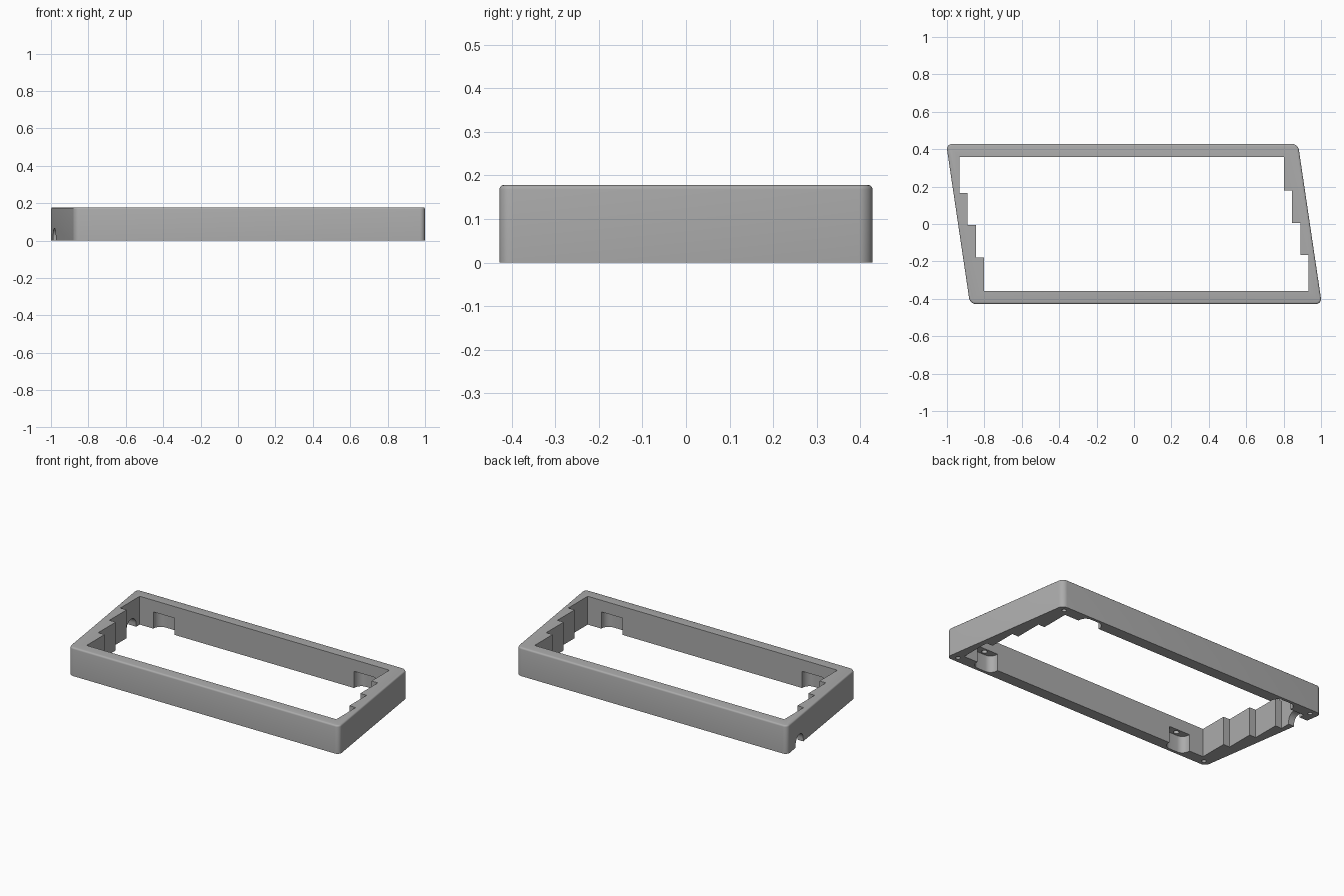
import bpy
import bmesh
import math

HEIGHT = 0.178

cube = bpy.data.objects.get("Cube")
if cube:
    bpy.data.objects.remove(cube, do_unlink=True)

grey = bpy.data.materials.new("mid_grey")
grey.use_nodes = True
COLOUR = (0.41, 0.41, 0.41, 1)
grey.diffuse_color = COLOUR
grey.node_tree.nodes["Principled BSDF"].inputs["Base Color"].default_value = COLOUR


def finish(name, bm):
    bmesh.ops.recalc_face_normals(bm, faces=bm.faces)
    mesh = bpy.data.meshes.new(name)
    bm.to_mesh(mesh)
    bm.free()
    mesh.materials.append(grey)
    obj = bpy.data.objects.new(name, mesh)
    bpy.context.collection.objects.link(obj)
    return obj


def prism(outline, z0, z1, radius=0.0, top_round=0.0):
    """Extrude an outline upwards, then round its corners and top rim."""
    bm = bmesh.new()
    face = bm.faces.new([bm.verts.new((x, y, z0)) for x, y in outline])
    ext = bmesh.ops.extrude_face_region(bm, geom=[face])
    for v in ext["geom"]:
        if isinstance(v, bmesh.types.BMVert):
            v.co.z = z1
    if radius:
        upright = [e for e in bm.edges if abs(e.verts[0].co.z - e.verts[1].co.z) > 1e-4]
        bmesh.ops.bevel(bm, geom=upright, offset=radius, segments=8,
                        affect='EDGES', profile=0.5, clamp_overlap=True)
    if top_round:
        rim = [e for e in bm.edges if all(abs(v.co.z - z1) < 1e-4 for v in e.verts)]
        bmesh.ops.bevel(bm, geom=rim, offset=top_round, segments=3,
                        affect='EDGES', profile=0.5, clamp_overlap=True)
    return bm


def circle(cx, cy, r, n=20):
    return [(cx + r * math.cos(2 * math.pi * i / n), cy + r * math.sin(2 * math.pi * i / n))
            for i in range(n)]


def cut(target, name, bm):
    cutter = finish(name, bm)
    mod = target.modifiers.new(name, 'BOOLEAN')
    mod.operation = 'DIFFERENCE'
    mod.solver = 'EXACT'
    mod.object = cutter
    bpy.context.view_layer.objects.active = target
    bpy.ops.object.modifier_apply(modifier=name)
    bpy.data.objects.remove(cutter, do_unlink=True)


# Slanted outer block
outer = [(-0.877, -0.428), (1.004, -0.428), (0.877, 0.428), (-1.004, 0.428)]
frame = finish("case_frame", prism(outer, 0, HEIGHT, 0.032, 0.01))

# Stepped opening: one side, then the same turned half round
side = [(0.802, 0.358), (0.802, 0.18), (0.846, 0.18), (0.846, 0.006),
        (0.89, 0.006), (0.89, -0.165), (0.934, -0.165), (0.934, -0.358)]
opening = side + [(-x, -y) for x, y in side]
cut(frame, "opening_cutter", prism(opening, -0.1, HEIGHT + 0.1))

# Pockets under the long walls, each with a screw hole in its ceiling
for turn in (1, -1):
    for cx in (0.765, -0.63):
        x, y = cx * turn, -0.36 * turn
        box = [(x + sx * 0.073, y + sy * 0.05) for sx, sy in ((-1, -1), (1, -1), (1, 1), (-1, 1))]
        cut(frame, "pocket_cutter", prism(box, -0.05, 0.105, 0.045))
        cut(frame, "pocket_hole_cutter", prism(circle(x, y - 0.025 * turn, 0.016), 0.08, 0.15))

    # Corner screw holes in the underside
    for hx, hy in ((0.95, -0.393), (-0.838, -0.393)):
        cut(frame, "corner_hole_cutter", prism(circle(hx * turn, hy * turn, 0.013), -0.05, 0.1))

# Arched cable notch through the side wall near the back
r, cy, top = 0.048, 0.275, 0.066
arch = [(cy + r, -0.05)]
arch += [(cy + r * math.cos(math.pi * i / 16), top - r + r * math.sin(math.pi * i / 16))
         for i in range(17)]
arch.append((cy - r, -0.05))
bm = bmesh.new()
face = bm.faces.new([bm.verts.new((-1.1, y, z)) for y, z in arch])
ext = bmesh.ops.extrude_face_region(bm, geom=[face])
for v in ext["geom"]:
    if isinstance(v, bmesh.types.BMVert):
        v.co.x = -0.85
cut(frame, "cable_notch_cutter", bm)

# Smooth the rounded corners, keep the rest crisp
bpy.ops.object.select_all(action='DESELECT')
frame.select_set(True)
bpy.context.view_layer.objects.active = frame
bpy.ops.object.shade_smooth_by_angle(angle=math.radians(35))
